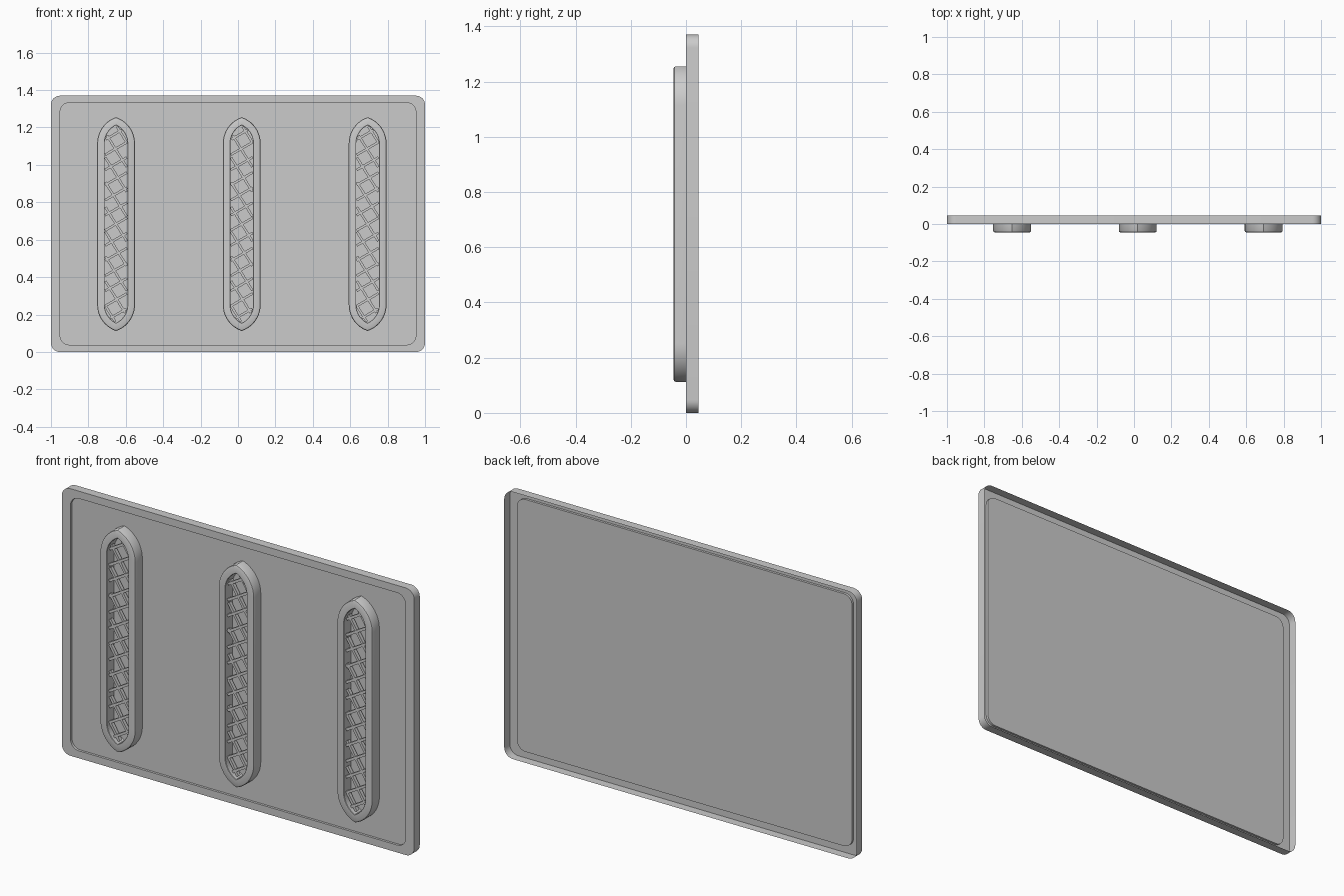
import bpy, bmesh
from math import sin, cos, acos, sqrt, radians, pi
from mathutils import Vector

if "Cube" in bpy.data.objects:
    bpy.data.objects.remove(bpy.data.objects["Cube"])

DEPTH = 0.045      # plate runs y 0..DEPTH, vents stand out to -DEPTH
FLOOR = 0.012      # recessed panel level


def loft(bm, rings, close=False):
    """Bridge equal-length rings of points; returns vertex rings."""
    vs = [[bm.verts.new(p) for p in r] for r in rings]
    pairs = list(zip(vs, vs[1:])) + ([(vs[-1], vs[0])] if close else [])
    for a, b in pairs:
        n = len(a)
        for i in range(n):
            j = (i + 1) % n
            bm.faces.new((a[i], a[j], b[j], b[i]))
    return vs


def make_mesh(name, bm):
    me = bpy.data.meshes.new(name)
    bm.to_mesh(me)
    bm.free()
    return me


def add(name, me, x=0.0):
    ob = bpy.data.objects.new(name, me)
    ob.location.x = x
    bpy.context.collection.objects.link(ob)
    bpy.ops.object.select_all(action='DESELECT')
    ob.select_set(True)
    bpy.context.view_layer.objects.active = ob
    bpy.ops.object.shade_smooth_by_angle(angle=radians(30))
    return ob


def rounded_rect(hw, z0, z1, r, y, seg=8):
    pts = []
    corners = ((hw - r, z1 - r), (r - hw, z1 - r), (r - hw, z0 + r), (hw - r, z0 + r))
    for k, (cx, cz) in enumerate(corners):
        for i in range(seg + 1):
            a = (k + i / seg) * pi / 2
            pts.append((cx + r * cos(a), y, cz + r * sin(a)))
    return pts


# Pressed plate: open back, thin outer lip, shallow recessed front panel
bm = bmesh.new()
rings = loft(bm, [rounded_rect(1, 0, 1.37, 0.048, DEPTH),
                  rounded_rect(1, 0, 1.37, 0.048, 0),
                  rounded_rect(0.951, 0.038, 1.332, 0.048, 0),
                  rounded_rect(0.951, 0.038, 1.332, 0.048, FLOOR)])
panel = bm.faces.new(rings[-1])
bmesh.ops.recalc_face_normals(bm, faces=bm.faces)
panel.normal_update()
if panel.normal.y > 0:
    bmesh.ops.reverse_faces(bm, faces=bm.faces)
add("plate", make_mesh("plate", bm))

# Pointed vent outline: straight sides with an ogive at each end
W, H = 0.101, 0.14
TIP_LOW, TIP_HIGH = 0.112, 1.255
R = (W * W + H * H) / (2 * W)


def vent_outline(off, y, seg=10):
    r, c = R - off, W - R
    end = acos(-c / r)
    quarter = [(c + r * cos(end * i / seg), r * sin(end * i / seg)) for i in range(seg + 1)]
    zt, zb = TIP_HIGH - H, TIP_LOW + H
    pts = [(x, zt + z) for x, z in quarter]
    pts += [(-x, zt + z) for x, z in reversed(quarter[:-1])]
    pts += [(-x, zb - z) for x, z in quarter]
    pts += [(x, zb - z) for x, z in reversed(quarter[:-1])]
    return [(x, y, z) for x, z in pts]


# Vent frame: softly rounded front edge
bm = bmesh.new()
section = ((0, FLOOR), (0, -0.037), (0.0025, -0.0425), (0.008, -DEPTH),
           (0.038, -DEPTH), (0.04, -0.043), (0.04, FLOOR))
loft(bm, [vent_outline(o, y) for o, y in section], close=True)
bmesh.ops.recalc_face_normals(bm, faces=bm.faces)
frame_mesh = make_mesh("vent_frame", bm)


def clip(p, d, poly):
    """Part of the line p + t*d inside a convex counter-clockwise polygon."""
    t0, t1 = -9.0, 9.0
    for a, b in zip(poly, poly[1:] + poly[:1]):
        n = Vector((a.y - b.y, b.x - a.x))
        num, den = n.dot(p - a), n.dot(d)
        if abs(den) < 1e-9:
            if num < 0:
                return None
        elif den > 0:
            t0 = max(t0, -num / den)
        else:
            t1 = min(t1, -num / den)
    return (t0, t1) if t1 - t0 > 0.015 else None


# Vent lattice: two crossing sets of slanted bars, ends buried in the frame
bm = bmesh.new()
inside = [Vector((x, z)) for x, _, z in vent_outline(0.046, 0)]
centre = Vector((0, (TIP_LOW + TIP_HIGH) / 2))
for angle, pitch, y0, y1 in ((30, 0.07, -0.03, -0.012), (-58, 0.07, -0.026, -0.008)):
    d = Vector((cos(radians(angle)), sin(radians(angle))))
    n = Vector((-d.y, d.x)) * 0.0065
    for k in range(-9, 10):
        p = centre + n.normalized() * pitch * k
        span = clip(p, d, inside)
        if not span:
            continue
        a, b = p + d * (span[0] - 0.004), p + d * (span[1] + 0.004)
        quads = [[(q.x, y, q.y) for q in (a - n, b - n, b + n, a + n)] for y in (y0, y1)]
        v = loft(bm, quads)
        bm.faces.new(v[0])
        bm.faces.new(v[1])
bmesh.ops.recalc_face_normals(bm, faces=bm.faces)
lattice_mesh = make_mesh("vent_lattice", bm)

# Three vents in a row
for side, x in (("left", -0.652), ("middle", 0.02), ("right", 0.693)):
    add(side + "_vent_frame", frame_mesh, x)
    add(side + "_vent_lattice", lattice_mesh, x)
